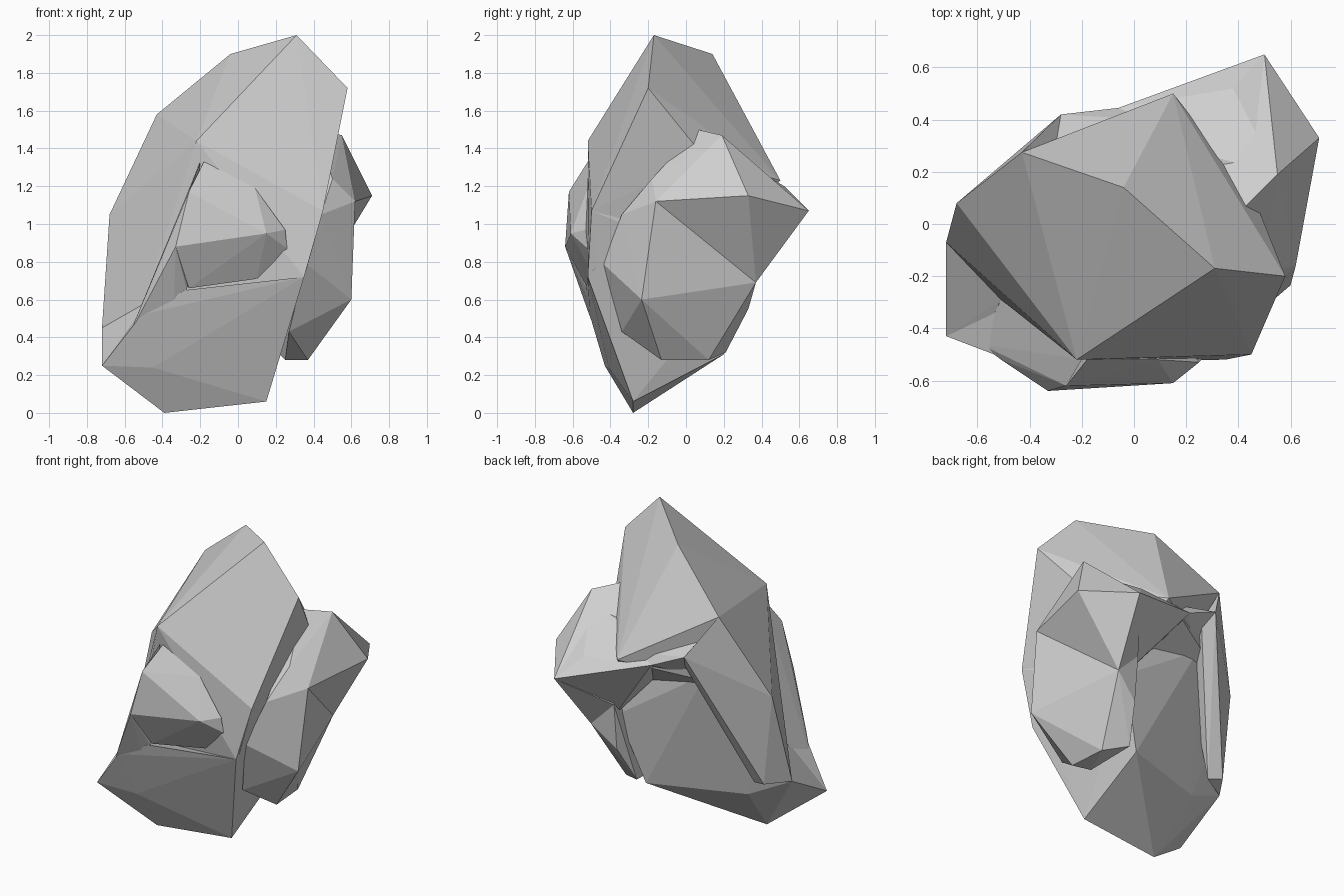
import bpy, bmesh

stone = bpy.data.materials.new("grey stone")
stone.diffuse_color = (0.63, 0.63, 0.63, 1)


def chunk(name, points):
    """Faceted stone chunk: convex hull around a few corner points."""
    bm = bmesh.new()
    verts = [bm.verts.new(p) for p in points]
    res = bmesh.ops.convex_hull(bm, input=verts)
    junk = {g for g in res["geom_interior"] + res["geom_unused"]
            if isinstance(g, bmesh.types.BMVert)}
    bmesh.ops.delete(bm, geom=list(junk), context='VERTS')
    bmesh.ops.recalc_face_normals(bm, faces=bm.faces[:])
    mesh = bpy.data.meshes.new(name)
    bm.to_mesh(mesh)
    bm.free()
    mesh.materials.append(stone)
    ob = bpy.data.objects.new(name, mesh)
    bpy.context.collection.objects.link(ob)
    return ob


# Tall peak with the sloping back
chunk("upper_slab", [
    (0.31, -0.17, 2.0), (-0.04, 0.14, 1.9), (0.58, -0.20, 1.72),
    (-0.43, 0.275, 1.58), (-0.22, -0.52, 1.44), (-0.68, 0.08, 1.05),
    (0.45, -0.50, 1.07), (0.15, 0.50, 1.23),
    (0.46, 0.10, 1.35), (0.36, -0.50, 0.75), (0.2, 0.2, 0.95)])

# Lower body between the peak and the foot
chunk("lower_slab", [
    (-0.22, -0.52, 1.44), (-0.68, 0.08, 1.05), (0.45, -0.50, 1.07),
    (0.35, -0.52, 0.72), (0.15, -0.28, 0.06), (-0.39, -0.28, 0.0),
    (-0.51, -0.29, 0.57), (-0.72, -0.07, 0.45),
    (0.15, 0.20, 0.31), (0.30, 0.28, 0.75), (0.18, 0.25, 1.10),
    (-0.30, 0.23, 1.15), (-0.45, 0.0, 0.32), (0.35, 0.05, 1.1)])

# Pointed foot at lower left
chunk("foot", [
    (-0.72, -0.43, 0.25), (-0.72, -0.07, 0.45), (-0.59, -0.455, 0.38),
    (-0.51, -0.29, 0.57), (-0.39, -0.28, 0.0), (0.15, -0.28, 0.06),
    (-0.30, -0.2, 0.4)])

# Raised rib down the back left edge
chunk("back_rib", [
    (-0.28, 0.42, 1.33), (-0.43, 0.275, 1.58), (-0.22, 0.36, 1.27),
    (-0.68, 0.08, 1.05), (-0.62, 0.08, 0.46), (-0.53, 0.05, 0.44),
    (-0.72, -0.07, 0.45), (-0.3, 0.1, 1.2)])

# Overhanging shelf across the back, bent in the middle
chunk("shelf_right", [
    (0.50, 0.65, 1.07), (-0.06, 0.445, 1.23), (0.38, 0.52, 1.20),
    (0.55, 0.19, 1.40), (0.30, 0.30, 0.76), (0.0, 0.25, 1.10),
    (0.38, 0.20, 1.36), (-0.06, 0.36, 1.27)])
chunk("shelf_left", [
    (-0.06, 0.445, 1.23), (-0.28, 0.42, 1.33), (-0.30, 0.30, 1.40),
    (0.0, 0.25, 1.10), (-0.25, 0.22, 1.12), (0.05, 0.40, 1.27)])

# Side boulder on the right: a wide crown above a narrower base
chunk("boulder_crown", [
    (0.50, 0.65, 1.07), (0.71, 0.33, 1.15), (0.55, 0.19, 1.47),
    (0.42, 0.06, 1.50), (0.62, -0.16, 1.12), (0.43, 0.37, 0.69),
    (0.50, -0.18, 1.24), (0.44, -0.34, 1.05), (0.27, 0.36, 0.85),
    (0.40, 0.20, 1.40), (0.30, 0.20, 1.36)])
chunk("boulder_base", [
    (0.62, -0.16, 1.12), (0.60, -0.235, 0.60), (0.43, 0.37, 0.69),
    (0.35, 0.12, 0.28), (0.37, -0.13, 0.28), (0.27, -0.34, 0.43),
    (0.36, -0.44, 0.79), (0.44, -0.34, 1.05), (0.25, -0.10, 0.28),
    (0.21, 0.21, 0.32), (0.27, 0.33, 0.55), (0.27, 0.36, 0.85)])

# Bulge on the front face
chunk("front_bulge", [
    (-0.26, -0.62, 1.17), (-0.33, -0.64, 0.88), (0.15, -0.61, 0.95),
    (0.25, -0.53, 0.97), (0.26, -0.52, 0.87), (0.10, -0.48, 0.71),
    (0.09, -0.52, 1.19), (-0.18, -0.52, 1.33), (-0.26, -0.52, 0.66),
    (-0.38, -0.33, 0.85), (0.1, -0.4, 0.9)])

# Flank joining the bulge to the foot
chunk("left_flank", [
    (-0.26, -0.62, 1.17), (-0.33, -0.64, 0.88), (-0.51, -0.52, 0.54),
    (-0.59, -0.46, 0.38), (-0.51, -0.29, 0.57), (-0.42, -0.31, 0.78),
    (-0.20, -0.52, 1.33), (-0.27, -0.52, 0.65), (-0.34, -0.50, 0.55)])

# Low ledge under the bulge, sloping down to the base
chunk("front_ledge", [
    (-0.28, -0.53, 0.65), (-0.51, -0.51, 0.52), (-0.59, -0.46, 0.38),
    (0.35, -0.52, 0.72), (0.01, -0.37, 0.29), (-0.45, -0.41, 0.24),
    (-0.51, -0.30, 0.55), (-0.2, -0.3, 0.6), (-0.72, -0.43, 0.25),
    (-0.39, -0.28, 0.0), (0.15, -0.28, 0.06)])
